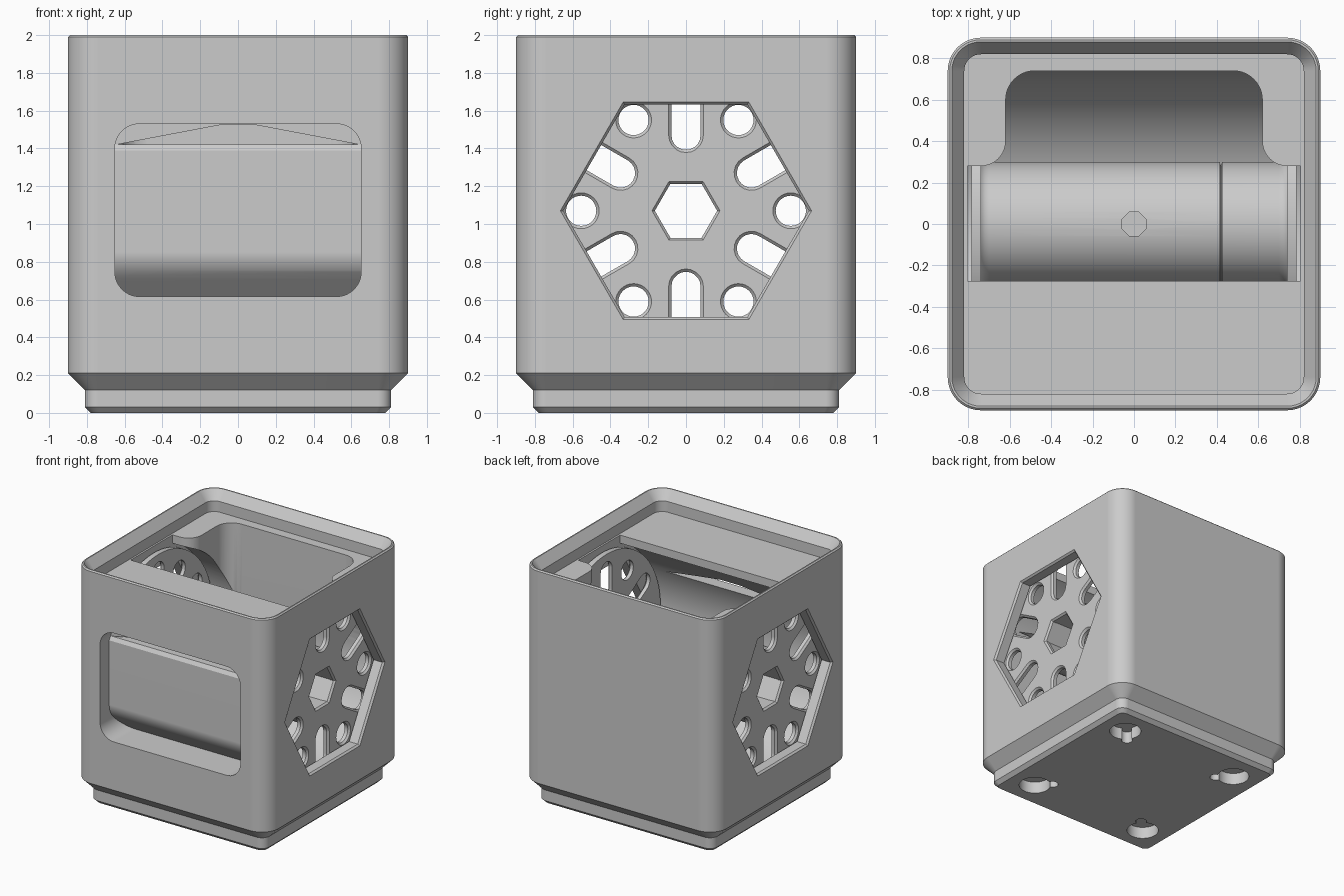
import bpy, bmesh
from math import sin, cos, pi, radians, hypot, atan2

cube = bpy.data.objects.get("Cube")
if cube:
    bpy.data.objects.remove(cube)

grey = bpy.data.materials.new("plain grey")
grey.use_nodes = True
grey.diffuse_color = (0.6, 0.6, 0.6, 1)
grey.node_tree.nodes["Principled BSDF"].inputs["Base Color"].default_value = (0.6, 0.6, 0.6, 1)

AXIS_Z = 1.07          # height of the spool axis
PLACE = {"x": lambda u, v, t: (t, u, v),
         "y": lambda u, v, t: (u, t, v),
         "z": lambda u, v, t: (u, v, t)}


# Outlines (lists of 2D points)
def arc(cu, cv, r, a0, a1, n=10):
    return [(cu + r * cos(radians(a0 + (a1 - a0) * i / n)),
             cv + r * sin(radians(a0 + (a1 - a0) * i / n))) for i in range(n + 1)]


def circle(r, n=64, cu=0, cv=0):
    return arc(cu, cv, r, 0, 360, n)[:-1]


def rounded(hu, hv, r, cu=0, cv=0):
    pts = []
    for k, (su, sv) in enumerate(((1, 1), (-1, 1), (-1, -1), (1, -1))):
        pts += arc(cu + su * (hu - r), cv + sv * (hv - r), r, 90 * k, 90 * k + 90)
    return pts


def slot(r, inner, outer, angle):
    pts = arc(outer, 0, r, -90, 90) + arc(inner, 0, r, 90, 270)
    a = radians(angle)
    return [(u * cos(a) - v * sin(a), AXIS_Z + u * sin(a) + v * cos(a)) for u, v in pts]


# Solid skinned through outlines placed along one axis
def solid(name, axis, levels):
    bm = bmesh.new()
    rings = [[bm.verts.new(PLACE[axis](u, v, t)) for u, v in pts] for t, pts in levels]
    n = len(rings[0])
    for a, b in zip(rings, rings[1:]):
        for i in range(n):
            j = (i + 1) % n
            bm.faces.new((a[i], a[j], b[j], b[i]))
    bm.faces.new(rings[0])
    bm.faces.new(rings[-1])
    bmesh.ops.recalc_face_normals(bm, faces=bm.faces)
    mesh = bpy.data.meshes.new(name)
    bm.to_mesh(mesh)
    bm.free()
    mesh.materials.append(grey)
    obj = bpy.data.objects.new(name, mesh)
    bpy.context.collection.objects.link(obj)
    return obj


def prism(name, axis, t0, t1, pts):
    return solid(name, axis, [(t0, pts), (t1, pts)])


def combine(target, cutter, operation="DIFFERENCE"):
    mod = target.modifiers.new("cut", "BOOLEAN")
    mod.operation, mod.object, mod.solver = operation, cutter, "EXACT"
    bpy.context.view_layer.objects.active = target
    bpy.ops.object.modifier_apply(modifier=mod.name)
    bpy.data.objects.remove(cutter)


def finish(obj):
    bpy.ops.object.select_all(action="DESELECT")
    obj.select_set(True)
    bpy.context.view_layer.objects.active = obj
    bpy.ops.object.shade_smooth_by_angle(angle=radians(32))
    obj.modifiers.new("even shading", "WEIGHTED_NORMAL").keep_sharp = True


# Housing: stepped foot, outer walls and recessed rim in one skin
skin = [(0, .78, .05), (.03, .81, .07), (.12, .81, .07), (.21, .9, .16),
        (1.99, .9, .16), (2, .89, .15), (2, .88, .14), (1.92, .82, .08), (1.83, .82, .08)]
housing = solid("housing", "z", [(z, rounded(h, h, r)) for z, h, r in skin])

# Round chamber for the spool
combine(housing, prism("chamber_cutter", "x", -.805, .805, circle(.745, 96, 0, AXIS_Z)))

# Top opening: full-width channel with a wide bay at the back
half = [(.805, -.275), (.805, .28)] + arc(.74, .40, .12, 270, 180) + arc(.48, .60, .14, 0, 90)
opening = half + [(-x, y) for x, y in reversed(half)]
combine(housing, prism("opening_cutter", "z", AXIS_Z, 1.95, opening))

# Front window recess with a sloped lower back
window = prism("window_cutter", "y", -1, -.5, rounded(.652, .457, .13, 0, 1.073))
slope = [(-1.1, .4), (-.4, .4), (-.71, .71), (-.75, .755), (-.773, .805), (-.78, .85),
         (-.78, 1.39), (-.76, 1.42), (-.76, 1.7), (-1.1, 1.7)]
combine(window, prism("slope_cutter", "x", -1, 1, slope), "INTERSECT")
combine(housing, window)

# Feed slot over the recess wall
feed = [(-.645, 1.42), (.645, 1.42), (.09, 1.525), (-.09, 1.525)]
combine(housing, prism("feed_cutter", "y", -.88, -.4, feed))

# Chamfered hexagonal side openings
for s in (-1, 1):
    hexes = [(s * t, circle(r, 6, 0, AXIS_Z)) for t, r in ((.75, .65), (.885, .65), (.92, .685))]
    combine(housing, solid("side_cutter", "x", hexes))

# Keyhole sockets under the foot
for sx in (-1, 1):
    for sy in (-1, 1):
        combine(housing, prism("socket_cutter", "z", -.1, .1, circle(.125, 32, sx * .56, sy * .56)))
        combine(housing, prism("nub_cutter", "z", -.1, .1, circle(.045, 16, sx * .46, sy * .46)))
finish(housing)

# Spool core with flared ends and a seam
profile = [(-.745, .32), (-.735, .31), (-.72, .303), (-.7, .3), (.415, .3), (.417, .285),
           (.423, .285), (.425, .3), (.7, .3), (.72, .303), (.735, .31), (.745, .32)]
core = solid("spool_core", "x", [(t, circle(r, 64, 0, AXIS_Z)) for t, r in profile])
combine(core, prism("bore_cutter", "x", -1, 1, circle(.17, 6, 0, AXIS_Z)))
pin = [(x * cos(pi / 8) - y * sin(pi / 8), x * sin(pi / 8) + y * cos(pi / 8))
       for x, y in circle(.062, 8)]
combine(core, prism("pin_cutter", "z", AXIS_Z, 1.6, pin))
finish(core)

# Spool flanges with bevelled round holes, slots and a hexagonal bore
for side, s in (("left", 1), ("right", -1)):
    flange = prism(side + "_flange", "x", s * .74, s * .785, circle(.72, 96, 0, AXIS_Z))
    steps = ((.7, 0), (.77, 0), (.8, .03))
    bore = [(s * t, circle(.165 + e, 6, 0, AXIS_Z)) for t, e in steps]
    combine(flange, solid("bore_cutter", "x", bore))
    for k in range(6):
        a = pi / 3 * k
        hole = [(s * t, circle(.08 + e, 32, .555 * cos(a), AXIS_Z + .555 * sin(a)))
                for t, e in steps]
        combine(flange, solid("hole_cutter", "x", hole))
        long_hole = [(s * t, slot(.077 + e, .4, .58, 30 + 60 * k)) for t, e in steps]
        combine(flange, solid("slot_cutter", "x", long_hole))
    finish(flange)
